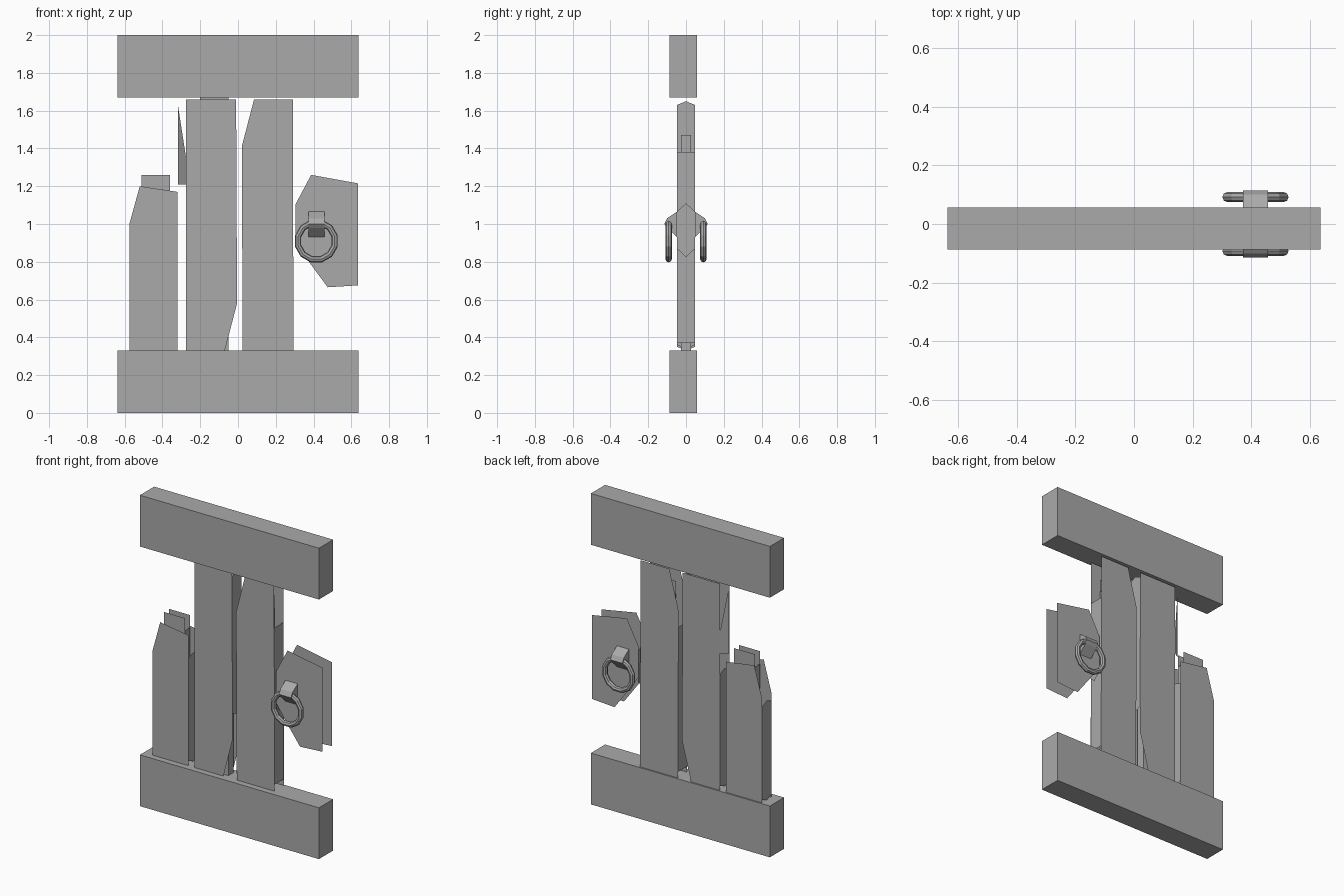
import bpy, bmesh, math
from mathutils import Matrix

if "Cube" in bpy.data.objects:
    bpy.data.objects.remove(bpy.data.objects["Cube"], do_unlink=True)

grey = bpy.data.materials.new("plain grey")
grey.use_nodes = True
GREY = (0.4, 0.4, 0.4, 1)
grey.diffuse_color = GREY
grey.node_tree.nodes["Principled BSDF"].inputs["Base Color"].default_value = GREY

HALF = 0.048   # half the thickness of the planks
CORE = 0.026   # half the thickness of the inner battens
SILL = 0.33    # top of the lower beam


def finish(name, bm):
    mesh = bpy.data.meshes.new(name)
    bm.to_mesh(mesh)
    bm.free()
    mesh.materials.append(grey)
    obj = bpy.data.objects.new(name, mesh)
    bpy.context.collection.objects.link(obj)
    return obj


def add_face(bm, points, outward):
    face = bm.faces.new([bm.verts.new(p) for p in points])
    face.normal_update()
    if face.normal.dot(outward) < 0:
        face.normal_flip()


def box(name, x0, x1, y0, y1, z0, z1):
    bm = bmesh.new()
    size = Matrix.Diagonal((x1 - x0, y1 - y0, z1 - z0, 1))
    move = Matrix.Translation(((x0 + x1) / 2, (y0 + y1) / 2, (z0 + z1) / 2))
    bmesh.ops.create_cube(bm, size=1, matrix=move @ size)
    return finish(name, bm)


def shell(name, outline, sides, half=HALF):
    """Front and back sheets, plus torn side sheets: (x, direction, z0, z1, tip)."""
    bm = bmesh.new()
    for s in (-1, 1):
        add_face(bm, [(x, s * half, z) for x, z in outline], (0, s, 0))
    for x, direction, z0, z1, tip in sides:
        ring = [(-half, z0), (0, z0 - tip), (half, z0), (half, z1), (0, z1 + tip), (-half, z1)]
        add_face(bm, [(x, y, z) for y, z in ring], (direction, 0, 0))
    return finish(name, bm)


# Upper and lower beams
box("lower_beam", -0.637, 0.637, -0.087, 0.057, 0, SILL)
box("upper_beam", -0.637, 0.637, -0.087, 0.057, 1.67, 2)

# Broken hollow planks
shell("right_plank",
      [(-0.575, SILL), (-0.575, 1.0), (-0.52, 1.2), (-0.32, 1.17), (-0.32, SILL)],
      [(-0.575, -1, 0.35, 0.95, 0.02), (-0.32, 1, 0.36, 1.02, 0.02)])
shell("middle_plank",
      [(-0.275, SILL), (-0.275, 1.66), (-0.01, 1.66), (-0.005, 0.58), (-0.07, SILL)],
      [(-0.275, -1, 0.36, 1.08, 0.02), (-0.008, 1, 0.75, 1.63, 0.02)])
shell("left_plank",
      [(0.025, SILL), (0.02, 1.41), (0.085, 1.66), (0.29, 1.66), (0.294, SILL)],
      [(0.023, -1, 0.37, 1.3, 0), (0.291, 1, 0.37, 1.38, 0)])

# Floating fragment that carries the handles
shell("door_fragment",
      [(0.305, 0.9), (0.305, 1.105), (0.387, 1.26), (0.635, 1.215),
       (0.635, 0.675), (0.475, 0.665), (0.375, 0.80)],
      [(0.307, -1, 0.87, 1.065, 0.045)])

# Battens inside the planks
for name, x0, x1, top in (("right_batten", -0.51, -0.36, 1.26),
                          ("middle_batten", -0.2, -0.05, 1.67),
                          ("left_batten", 0.09, 0.24, 1.55)):
    shell(name, [(x0, SILL), (x0, top), (x1, top), (x1, SILL)],
          [(x0, -1, SILL, top - 0.08, 0), (x1, 1, SILL, top - 0.08, 0)], CORE)

# Splinter bent away from the middle plank
bm = bmesh.new()
add_face(bm, [(-0.318, 0.02, 1.21), (-0.275, HALF, 1.21),
              (-0.275, HALF, 1.35), (-0.318, 0.02, 1.63)], (-1, 1, 0))
finish("splinter", bm)

# Wedge bracket and hanging ring on each side
for side, s in (("front", -1), ("back", 1)):
    bm = bmesh.new()
    profile = [(HALF, 1.065), (0.1, 1.03), (0.115, 1.0), (0.1, 0.98), (HALF, 0.93)]
    face = bm.faces.new([bm.verts.new((0.372, s * y, z)) for y, z in profile])
    grown = bmesh.ops.extrude_face_region(bm, geom=[face])["geom"]
    bmesh.ops.translate(bm, vec=(0.086, 0, 0),
                        verts=[v for v in grown if isinstance(v, bmesh.types.BMVert)])
    bmesh.ops.recalc_face_normals(bm, faces=bm.faces)
    finish(side + "_bracket", bm)

    bpy.ops.mesh.primitive_torus_add(
        location=(0.415, s * 0.092, 0.91), rotation=(math.pi / 2, math.radians(15), 0),
        major_segments=12, minor_segments=8, major_radius=0.1, minor_radius=0.017)
    ring = bpy.context.object
    ring.name = side + "_ring"
    ring.data.materials.append(grey)
